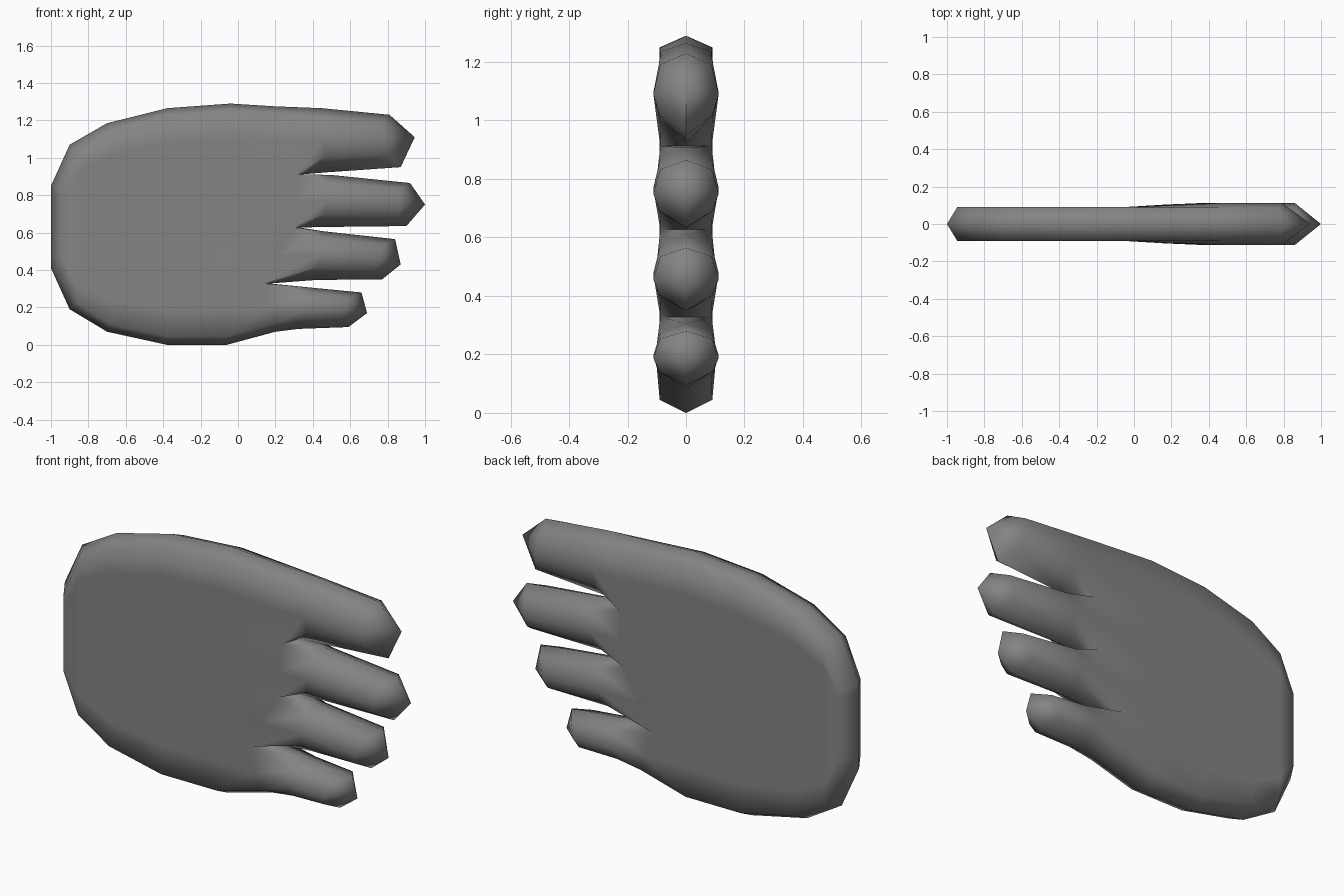
import bpy
import bmesh
from mathutils import Vector

cube = bpy.data.objects.get("Cube")
if cube:
    bpy.data.objects.remove(cube, do_unlink=True)

PALM_DEPTH = 0.09
FINGER_DEPTH = 0.112

# Palm rim (middle of the thickness) and matching inset edge of the flat face, as (x, z)
rim_low = [(-1, .41), (-.9, .19), (-.7, .07), (-.38, 0), (-.06, 0), (.2, .07)]
rim_top = [(-1, .85), (-.9, 1.07), (-.7, 1.185), (-.38, 1.265), (-.04, 1.29), (.2, 1.275)]
face_low = [(-.945, .43), (-.86, .225), (-.68, .11), (-.38, .045), (-.06, .045), (.2, .115)]
face_top = [(-.945, .83), (-.86, 1.03), (-.68, 1.145), (-.38, 1.225), (-.04, 1.25), (.2, 1.235)]

# Knuckle line from bottom to top: edge, finger, gap, finger, gap ... edge
root_rim = [(.2, .07), None, (.17, .328), None, (.33, .627), None, (.35, .912), None, (.2, 1.275)]
root_face = [(.2, .115), (.17, .2), (.14, .328), (.2, .475), (.3, .627),
             (.31, .77), (.32, .912), (.3, 1.09), (.2, 1.235)]

# Each finger, bottom to top: middle (low, top), end (low, top), tip
fingers = [
    ((.32, .085), (.4, .305), (.59, .095), (.66, .28), (.69, .17)),
    ((.42, .347), (.45, .608), (.77, .35), (.84, .565), (.87, .43)),
    ((.45, .63), (.5, .908), (.9, .635), (.92, .865), (1.0, .75)),
    ((.47, .922), (.45, 1.265), (.87, .95), (.81, 1.23), (.945, 1.11)),
]

bm = bmesh.new()


def point(p, y=0.0):
    return Vector((p[0], y, p[1]))


def face(*pts):
    bm.faces.new([bm.verts.new(p) for p in pts])


def strip(a, b):
    """Join two rows of equal length with quads."""
    for i in range(len(a) - 1):
        face(a[i], a[i + 1], b[i + 1], b[i])


def spread(low, top, y, n=9):
    a, b = point(low, y), point(top, y)
    return [a.lerp(b, i / (n - 1)) for i in range(n)]


def finger_row(low, top, side, back=0.0):
    """Half of a finger cross-section, from lower rim over the bulge to upper rim."""
    a, b = point(low), point(top)
    row = [a]
    for f, depth in ((.24, .09), (.5, FINGER_DEPTH), (.86, .088)):
        row.append(a.lerp(b, f) + Vector((-back, side * depth, 0)))
    return row + [b]


for side in (-1, 1):
    y = side * PALM_DEPTH
    # Palm face and its bevelled edge
    columns = [spread(l, t, y) for l, t in zip(face_low[:-1], face_top[:-1])]
    columns.append([point(p, side * (.104 if i % 2 else .088))
                    for i, p in enumerate(root_face)])
    strip(spread(rim_low[0], rim_top[0], 0), columns[0])
    for a, b in zip(columns, columns[1:]):
        strip(a, b)
    strip([point(p) for p in rim_low], [c[0] for c in columns])
    strip([point(p) for p in rim_top], [c[-1] for c in columns])

    # Fingers grow out of the knuckle line and close at a pointed tip
    for i, (low_a, top_a, low_b, top_b, tip) in enumerate(fingers):
        k = 2 * i
        root = [point(root_rim[k])] + columns[-1][k:k + 3] + [point(root_rim[k + 2])]
        middle = finger_row(low_a, top_a, side)
        end = finger_row(low_b, top_b, side, 0.05)
        strip(root, middle)
        strip(middle, end)
        for a, b in zip(end, end[1:]):
            face(a, b, point(tip))

bmesh.ops.remove_doubles(bm, verts=bm.verts[:], dist=0.0005)
bmesh.ops.recalc_face_normals(bm, faces=bm.faces[:])

mesh = bpy.data.meshes.new("hand")
bm.to_mesh(mesh)
bm.free()
hand = bpy.data.objects.new("hand", mesh)
bpy.context.collection.objects.link(hand)

# Plain dark grey all over
grey = bpy.data.materials.new("dark grey")
grey.use_nodes = True
colour = (0.23, 0.23, 0.23, 1)
grey.diffuse_color = colour
grey.node_tree.nodes["Principled BSDF"].inputs["Base Color"].default_value = colour
mesh.materials.append(grey)

# Soft shading over the rounded edges
bpy.ops.object.select_all(action='DESELECT')
hand.select_set(True)
bpy.context.view_layer.objects.active = hand
bpy.ops.object.shade_smooth_by_angle(angle=1.3)
